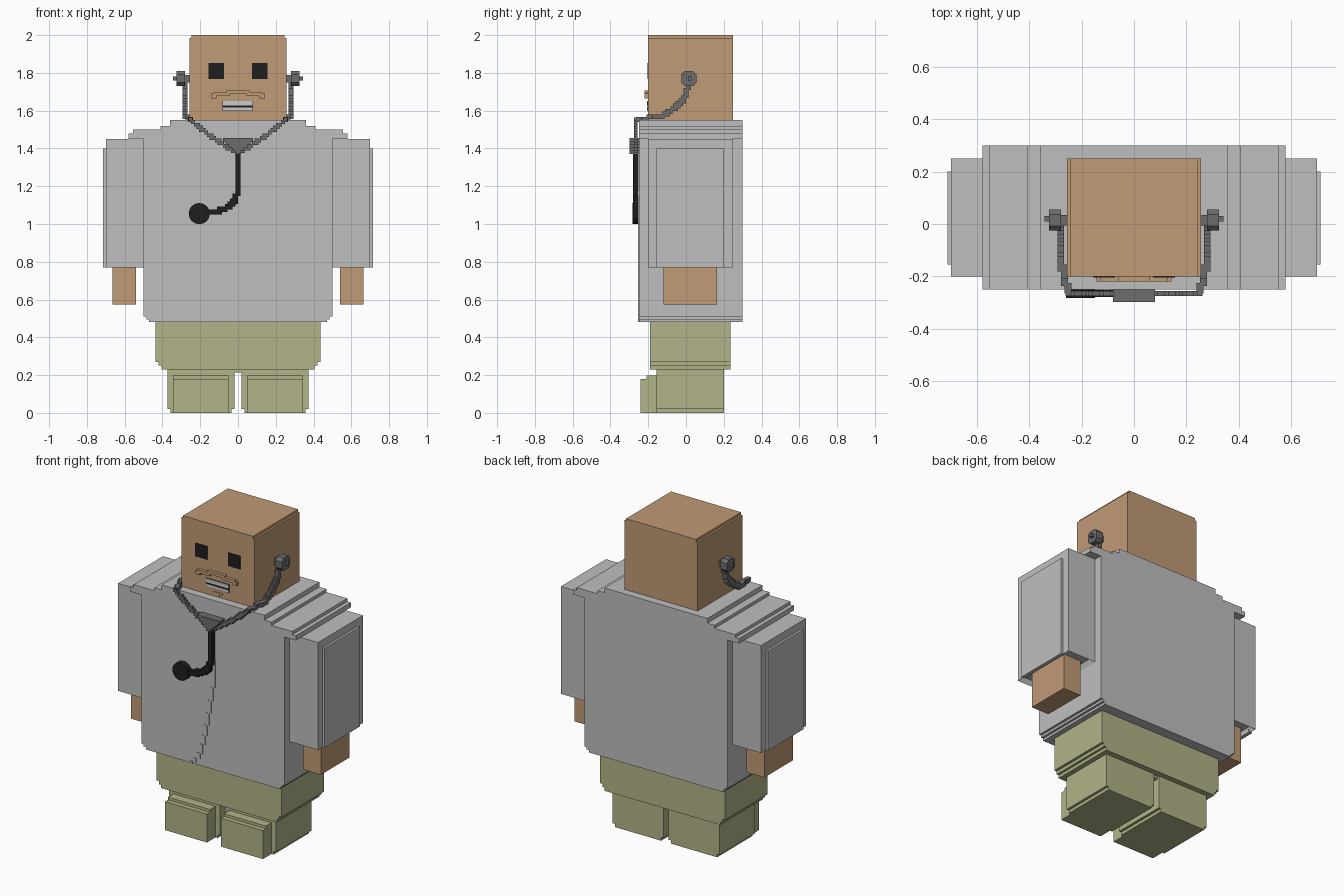
import bpy, bmesh, math
from mathutils import Vector, Matrix

cube = bpy.data.objects.get("Cube")
if cube:
    bpy.data.objects.remove(cube, do_unlink=True)


def material(name, r, g, b):
    m = bpy.data.materials.new(name)
    m.use_nodes = True
    m.diffuse_color = (r, g, b, 1)
    m.node_tree.nodes["Principled BSDF"].inputs["Base Color"].default_value = (r, g, b, 1)
    return m


SKIN = material("skin", 0.53, 0.325, 0.18)
COAT = material("coat_grey", 0.52, 0.52, 0.52)
TROUSERS = material("trousers_olive", 0.445, 0.455, 0.246)
METAL = material("metal_grey", 0.15, 0.15, 0.15)
BLACK = material("black", 0.013, 0.013, 0.013)
TEETH = material("teeth", 0.6, 0.6, 0.6)


def finish(name, bm, mat):
    bmesh.ops.recalc_face_normals(bm, faces=bm.faces)
    me = bpy.data.meshes.new(name)
    bm.to_mesh(me)
    bm.free()
    me.materials.append(mat)
    ob = bpy.data.objects.new(name, me)
    bpy.context.collection.objects.link(ob)
    return ob


def add_box(bm, x0, x1, y0, y1, z0, z1):
    mid = Vector((x0 + x1, y0 + y1, z0 + z1)) / 2
    size = Matrix.Diagonal((abs(x1 - x0), abs(y1 - y0), abs(z1 - z0), 1))
    bmesh.ops.create_cube(bm, size=1, matrix=Matrix.Translation(mid) @ size)


def boxes(name, mat, *dims):
    bm = bmesh.new()
    for d in dims:
        add_box(bm, *d)
    return finish(name, bm, mat)


def prism(name, mat, pts, a, b, axis="y"):
    """Extrude an outline from a to b: (x, z) along y or (y, z) along x."""
    bm = bmesh.new()
    place = (lambda p, t: (p[0], t, p[1])) if axis == "y" else (lambda p, t: (t, p[0], p[1]))
    face = bm.faces.new([bm.verts.new(place(p, a)) for p in pts])
    new = bmesh.ops.extrude_face_region(bm, geom=[face])["geom"]
    shift = (0, b - a, 0) if axis == "y" else (b - a, 0, 0)
    bmesh.ops.translate(bm, vec=shift, verts=[v for v in new if isinstance(v, bmesh.types.BMVert)])
    return finish(name, bm, mat)


def tiers(levels, cx=0):
    """Symmetric stepped outline from (half width, bottom, top) levels."""
    right = [(w, z) for w, z0, z1 in levels for z in (z0, z1)]
    return [(cx + w, z) for w, z in right] + [(cx - w, z) for w, z in reversed(right)]


def voxel_tube(name, mat, path, size, step=0.014):
    """Blocky tube: cubes snapped to a grid along a path."""
    cells = set()
    for p, q in zip(path, path[1:]):
        p, q = Vector(p), Vector(q)
        n = max(1, math.ceil((q - p).length / step * 1.5))
        for i in range(n + 1):
            cells.add(tuple(round(c / step) for c in p.lerp(q, i / n)))
    bm = bmesh.new()
    h = size / 2
    for c in sorted(cells):
        x, y, z = (k * step for k in c)
        add_box(bm, x - h, x + h, y - h, y + h, z - h, z + h)
    return finish(name, bm, mat)


# Head, coat body with stepped shoulders, and hips
prism("head", SKIN, tiers([(0.257, 1.53, 1.985), (0.245, 1.985, 2.0)]), -0.2, 0.25)
prism("coat_body", COAT, tiers([
    (0.47, 0.48, 0.495), (0.485, 0.495, 0.51), (0.5, 0.51, 1.45), (0.58, 1.45, 1.48),
    (0.555, 1.48, 1.5), (0.41, 1.5, 1.52), (0.36, 1.52, 1.55)]), -0.25, 0.3)
prism("hips", TROUSERS, tiers([
    (0.405, 0.23, 0.25), (0.42, 0.25, 0.27), (0.437, 0.27, 0.48)]), -0.19, 0.235)
boxes("crotch", TROUSERS, (-0.05, 0.05, -0.15, 0.19, 0.215, 0.24))

for side, s in (("left", 1), ("right", -1)):
    # Legs and feet
    cx = s * 0.196
    prism(side + "_leg", TROUSERS, tiers([(0.162, 0, 0.02), (0.178, 0.02, 0.23)], cx), -0.155, 0.2)
    boxes(side + "_foot", TROUSERS,
          (cx - 0.147, cx + 0.147, -0.24, -0.15, 0, 0.18),
          (cx - 0.147, cx + 0.147, -0.21, -0.15, 0.18, 0.197))

    # Sleeve with a recessed cuff opening, outer panel and hand
    bm = bmesh.new()
    add_box(bm, s * 0.5, s * 0.7, -0.2, 0.25, 0.77, 1.45)
    bmesh.ops.recalc_face_normals(bm, faces=bm.faces)
    cuff = min(bm.faces, key=lambda f: f.calc_center_median().z)
    bmesh.ops.inset_individual(bm, faces=[cuff], thickness=0.02)
    bmesh.ops.translate(bm, vec=(0, 0, 0.03), verts=cuff.verts)
    finish(side + "_sleeve", bm, COAT)
    boxes(side + "_sleeve_panel", COAT, (s * 0.69, s * 0.714, -0.155, 0.2, 0.77, 1.4))
    boxes(side + "_hand", SKIN, (s * 0.54, s * 0.664, -0.12, 0.165, 0.573, 0.83))

    # Eyes
    ex = s * 0.115
    boxes(side + "_eye", BLACK, (ex - 0.042, ex + 0.042, -0.204, -0.195, 1.768, 1.852))

    # Earpiece: chipped block with a small stub
    e = [(0.04, 0.022), (0.022, 0.04), (-0.022, 0.04), (-0.04, 0.022),
         (-0.04, -0.022), (-0.022, -0.04), (0.022, -0.04), (0.04, -0.022)]
    prism(side + "_earpiece", METAL, [(0.015 + y, 1.77 + z) for y, z in e],
          s * 0.28, s * 0.325, "x")
    boxes(side + "_ear_stub", METAL,
          (s * 0.25, s * 0.285, -0.005, 0.035, 1.75, 1.79),
          (s * 0.32, s * 0.343, 0.01, 0.03, 1.76, 1.78))

    # Tube from the ear, over the shoulder and down to the joint
    voxel_tube(side + "_ear_tube", METAL, [
        (s * 0.276, 0.012, 1.74), (s * 0.276, -0.005, 1.68), (s * 0.276, -0.03, 1.645),
        (s * 0.276, -0.08, 1.6), (s * 0.276, -0.13, 1.57), (s * 0.27, -0.2, 1.562),
        (s * 0.25, -0.25, 1.555)], 0.026)
    voxel_tube(side + "_chest_tube", METAL, [
        (s * 0.25, -0.265, 1.548), (s * 0.16, -0.265, 1.475), (s * 0.08, -0.265, 1.425),
        (0, -0.265, 1.375)], 0.02)

# Moustache, mouth and chin
boxes("moustache", SKIN,
      (-0.143, -0.115, -0.22, -0.195, 1.665, 1.69), (0.115, 0.143, -0.22, -0.195, 1.665, 1.69),
      (-0.13, -0.045, -0.22, -0.195, 1.678, 1.697), (0.045, 0.13, -0.22, -0.195, 1.678, 1.697),
      (-0.06, 0.06, -0.22, -0.195, 1.69, 1.708))
boxes("mouth", BLACK, (-0.083, 0.08, -0.203, -0.195, 1.597, 1.652))
boxes("teeth", TEETH,
      (-0.08, 0.078, -0.206, -0.195, 1.6, 1.616), (-0.08, 0.078, -0.206, -0.195, 1.627, 1.65))
boxes("chin_tuft", SKIN,
      (-0.03, 0.03, -0.205, -0.195, 1.568, 1.58), (-0.012, 0.012, -0.205, -0.195, 1.555, 1.568))

# Coat front seam
seam = [(0.005, 1.18, 1.0), (-0.008, 1.0, 0.91), (-0.022, 0.91, 0.83), (-0.036, 0.83, 0.75),
        (-0.05, 0.75, 0.68), (-0.064, 0.68, 0.62), (-0.08, 0.62, 0.56), (-0.1, 0.56, 0.52),
        (-0.125, 0.52, 0.495), (-0.15, 0.495, 0.482)]
boxes("coat_seam", COAT, *[(x - 0.011, x + 0.011, -0.255, -0.245, z1, z0) for x, z0, z1 in seam])

# Joint, black tube and chest piece
prism("tube_joint", METAL, tiers([
    (0.015, 1.37, 1.39), (0.032, 1.39, 1.405), (0.05, 1.405, 1.42),
    (0.066, 1.42, 1.435), (0.08, 1.435, 1.455)]), -0.298, -0.245)
voxel_tube("lower_tube", BLACK, [
    (0, -0.266, 1.38), (0, -0.266, 1.18), (-0.015, -0.266, 1.13), (-0.05, -0.266, 1.092),
    (-0.1, -0.266, 1.07), (-0.18, -0.266, 1.06)], 0.028)
disc = [(-0.205 + 0.056 * math.cos(i * math.pi / 8), 1.055 + 0.056 * math.sin(i * math.pi / 8))
        for i in range(16)]
prism("chest_piece", BLACK, disc, -0.284, -0.245)
